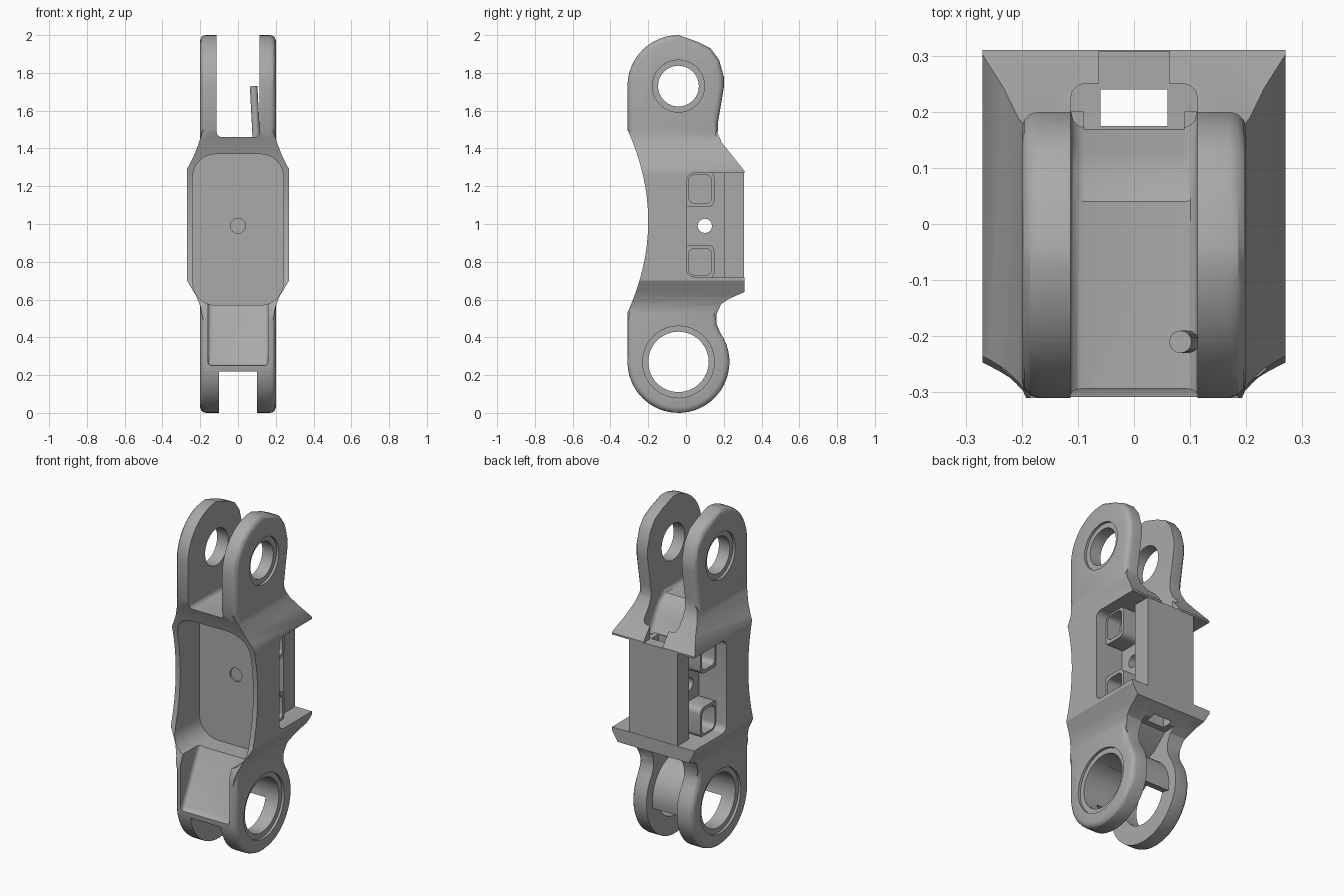
import bpy, bmesh, math
from mathutils import Vector

if "Cube" in bpy.data.objects:
    bpy.data.objects.remove(bpy.data.objects["Cube"], do_unlink=True)

steel = bpy.data.materials.new("grey_steel")
steel.use_nodes = True
steel.diffuse_color = (0.4, 0.4, 0.4, 1)
steel.node_tree.nodes["Principled BSDF"].inputs["Base Color"].default_value = (0.4, 0.4, 0.4, 1)


def arc(cx, cy, r, start, end, n=12):
    angles = [math.radians(start + (end - start) * i / n) for i in range(n + 1)]
    return [(cx + r * math.cos(a), cy + r * math.sin(a)) for a in angles]


def rounded(x0, x1, z0, z1, r):
    return (arc(x0 + r, z0 + r, r, 180, 270, 6) + arc(x1 - r, z0 + r, r, 270, 360, 6)
            + arc(x1 - r, z1 - r, r, 0, 90, 6) + arc(x0 + r, z1 - r, r, 90, 180, 6))


def prism(name, points, axis, low, high):
    """Extrude an outline: 'x' takes (y, z) points, 'y' takes (x, z) points."""
    bm = bmesh.new()
    place = (lambda p: (low, p[0], p[1])) if axis == "x" else (lambda p: (p[0], low, p[1]))
    face = bm.faces.new([bm.verts.new(place(p)) for p in points])
    out = bmesh.ops.extrude_face_region(bm, geom=[face])
    shift = Vector((high - low, 0, 0)) if axis == "x" else Vector((0, high - low, 0))
    bmesh.ops.translate(bm, vec=shift, verts=[v for v in out["geom"] if isinstance(v, bmesh.types.BMVert)])
    bmesh.ops.recalc_face_normals(bm, faces=bm.faces)
    mesh = bpy.data.meshes.new(name)
    bm.to_mesh(mesh)
    bm.free()
    mesh.materials.append(steel)
    obj = bpy.data.objects.new(name, mesh)
    bpy.context.collection.objects.link(obj)
    return obj


def box(name, x0, x1, y0, y1, z0, z1):
    return prism(name, [(y0, z0), (y1, z0), (y1, z1), (y0, z1)], "x", x0, x1)


def apply(obj, mod):
    bpy.context.view_layer.objects.active = obj
    bpy.ops.object.modifier_apply(modifier=mod.name)


def combine(obj, other, operation="DIFFERENCE"):
    mod = obj.modifiers.new("combine", "BOOLEAN")
    mod.operation, mod.solver, mod.object = operation, "EXACT", other
    apply(obj, mod)
    bpy.data.objects.remove(other, do_unlink=True)


def bevel(obj, width, segments):
    mod = obj.modifiers.new("bevel", "BEVEL")
    mod.width, mod.segments, mod.limit_method = width, segments, "ANGLE"
    mod.angle_limit = math.radians(60)
    apply(obj, mod)


# Side outline: lower eye, neck, flanges, upper eye and concave front
outline = arc(-.04, .27, .27, 180, 395, 28)
outline += [(.162, .47), (.162, .52), (.185, .575), (.23, .605), (.31, .64),
            (.31, 1.28), (.19, 1.43), (.168, 1.48), (.17, 1.54), (.2, 1.72),
            (.2, 1.78), (.175, 1.87), (.13, 1.93), (.06, 1.965)]
outline += arc(-.04, 1.73, .27, 90, 180, 12)
outline += [(-.2 - .11 * (t / 8) ** 2, 1.015 - .485 * t / 8) for t in range(-8, 9)]

# Body: rounded link plus a wider flared middle
body = prism("link_body", outline, "x", -.2, .2)
bevel(body, .03, 3)
middle = prism("flared_middle", outline, "x", -.3, .3)
half = [(.185, .49), (.198, .56), (.222, .62), (.27, .7), (.27, 1.29),
        (.232, 1.365), (.207, 1.43), (.185, 1.5)]
flare = half + [(-x, z) for x, z in reversed(half)]
combine(middle, prism("flare", flare, "y", -.5, .5), "INTERSECT")
combine(body, middle, "UNION")

# Front recess, ramp and small hole
combine(body, prism("recess", rounded(-.24, .24, .57, 1.37, .12), "y", -.5, -.02))
ramp = prism("ramp", [(-.5, .25), (-.29, .25), (-.12, .6), (-.12, .7), (-.5, .7)], "x", -.16, .16)
bevel(ramp, .02, 3)
combine(body, ramp)
combine(body, prism("front_hole", arc(0, .99, .04, 0, 337.5, 15), "y", -.1, .1))

# Fork slots, side window and vertical channel
slot = prism("upper_slot", [(-.5, 1.46), (.04, 1.46), (.09, 1.42), (.13, 1.36), (.18, 1.25),
                            (.25, 1.25), (.25, 2.2), (-.5, 2.2)], "x", -.113, .113)
bevel(slot, .025, 3)
combine(body, slot)
combine(body, box("flange_gap", -.062, .062, .2, .5, 1.2, 1.45))
combine(body, prism("lower_slot", [(-.5, -.1), (.5, -.1), (.5, .6), (.14, .6), (.05, .52),
                                   (-.04, .48), (-.1, .45), (-.1, .22), (-.5, .22)], "x", -.1, .1))
combine(body, prism("window", rounded(.005, .8, .72, 1.27, .04), "x", -.5, .5))
combine(body, box("channel", -.06, .06, .175, .24, .4, 1.45))

# Pin bores with shallow counterbores
for z, r, rim in ((.27, .16, .19), (1.73, .108, .138)):
    combine(body, prism("bore", arc(-.04, z, r, 0, 350, 35), "x", -.5, .5))
    for side in (-1, 1):
        ends = sorted((side * .185, side * .4))
        combine(body, prism("counterbore", arc(-.04, z, rim, 0, 350, 35), "x", *ends))

# Sleeve bridging the lower lugs around the bore
sector = arc(-.04, .27, .213, -12, 130, 18) + arc(-.04, .27, .161, 130, -12, 18)
sleeve = prism("bore_sleeve", sector, "x", -.105, .105)

# Core inside the window: web, back plate and cross hole around the channel
core = box("inner_core", -.09, .09, -.01, .25, .71, 1.275)
combine(core, box("back_plate", -.16, .16, .2, .308, .71, 1.275), "UNION")
combine(core, box("core_channel", -.06, .06, .175, .24, .6, 1.4))
combine(core, prism("cross_hole", arc(.1, .99, .038, 0, 337.5, 15), "x", -.3, .3))

# Rounded trays in the window corners, hollowed from both sides
trays = []
for name, z0, z1 in (("lower_tray", .71, .89), ("upper_tray", 1.09, 1.28)):
    tray = prism(name, rounded(-.01, .15, z0, z1, .035), "x", -.2, .2)
    for side in (-1, 1):
        ends = sorted((side * .11, side * .3))
        combine(tray, prism("hollow", rounded(.015, .135, z0 + .02, z1 - .02, .03), "x", *ends))
    trays.append(tray)

# Loose pin standing in the upper fork
bpy.ops.mesh.primitive_cylinder_add(vertices=16, radius=.02, depth=.28,
                                    location=(.09, -.21, 1.59), rotation=(0, math.radians(-3), 0))
pin = bpy.context.object
pin.name = "locking_pin"
pin.data.materials.append(steel)

# Smooth curved faces, keep hard edges
bpy.ops.object.select_all(action="DESELECT")
for obj in [body, sleeve, core, pin] + trays:
    obj.select_set(True)
bpy.context.view_layer.objects.active = body
bpy.ops.object.shade_smooth_by_angle(angle=math.radians(30))
